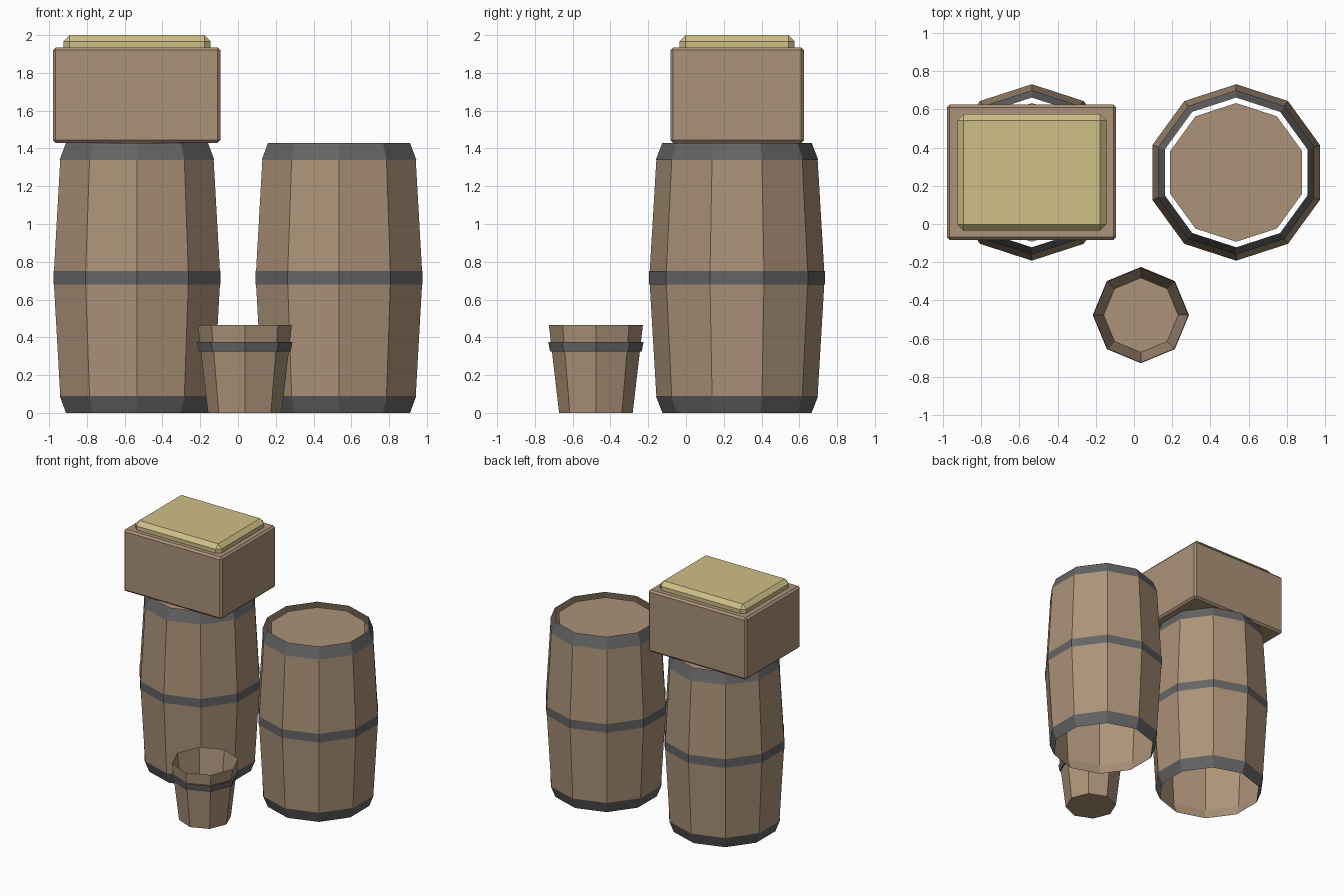
import bpy, bmesh
from math import sin, cos, pi

if "Cube" in bpy.data.objects:
    bpy.data.objects.remove(bpy.data.objects["Cube"])


def material(name, rgb):
    m = bpy.data.materials.new(name)
    m.diffuse_color = (*rgb, 1)
    m.use_nodes = True
    m.node_tree.nodes["Principled BSDF"].inputs["Base Color"].default_value = m.diffuse_color
    return m


WOOD = material("wood", (0.41, 0.29, 0.19))
IRON = material("iron", (0.13, 0.13, 0.13))
STRAW = material("straw", (0.62, 0.52, 0.24))


def finish(bm, name, mat):
    me = bpy.data.meshes.new(name)
    bm.to_mesh(me)
    bm.free()
    me.materials.append(mat)
    ob = bpy.data.objects.new(name, me)
    bpy.context.collection.objects.link(ob)
    return ob


def lathe(name, mat, centre, sides, profile, cap=False, loop=False):
    """Open flat-sided shell from (radius, z) points; cap fills the first ring."""
    bm = bmesh.new()
    rings = []
    for r, z in profile:
        angles = [pi / 2 + 2 * pi * i / sides for i in range(sides)]
        rings.append([bm.verts.new((centre[0] + r * cos(a), centre[1] + r * sin(a), z))
                      for a in angles])
    pairs = list(zip(rings, rings[1:]))
    if loop:
        pairs.append((rings[-1], rings[0]))
    for lo, hi in pairs:
        for i in range(sides):
            j = (i + 1) % sides
            bm.faces.new((lo[i], lo[j], hi[j], hi[i]))
    if cap:
        up = len(profile) == 1
        bm.faces.new(rings[0] if up else rings[0][::-1])
    return finish(bm, name, mat)


def bevelled_box(name, mat, lo, hi, width):
    bm = bmesh.new()
    bmesh.ops.create_cube(bm, size=1)
    for v in bm.verts:
        v.co = [(a + b) / 2 + c * (b - a) for a, b, c in zip(lo, hi, v.co)]
    bmesh.ops.bevel(bm, geom=bm.edges[:], offset=width, segments=1,
                    affect='EDGES', profile=0.5)
    return finish(bm, name, mat)


# Two barrels: stave shell, iron hoops, recessed head
for side, x in (("left", -0.535), ("right", 0.535)):
    c = (x, 0.27)
    lathe(side + "_barrel_staves", WOOD, c, 10,
          [(0.392, 0), (0.427, 0.09), (0.462, 0.68), (0.462, 0.75), (0.427, 1.34), (0.392, 1.43)])
    for part, prof in (("bottom", [(0.395, 0), (0.43, 0.09)]),
                       ("middle", [(0.465, 0.68), (0.465, 0.75)]),
                       ("top", [(0.43, 1.34), (0.395, 1.43)])):
        lathe(f"{side}_barrel_{part}_hoop", IRON, c, 10, prof)
    lathe(side + "_barrel_head", WOOD, c, 10, [(0.363, 1.40)], cap=True)

# Bucket with a single hoop
c = (0.036, -0.477)
lathe("bucket", WOOD, c, 8, [(0.195, 0), (0.249, 0.465)], cap=True)
lathe("bucket_hoop", IRON, c, 8,
      [(0.234, 0.325), (0.243, 0.325), (0.252, 0.375), (0.239, 0.375)], loop=True)

# Crate on the left barrel with a straw-coloured top
bevelled_box("crate", WOOD, (-0.98, -0.083, 1.43), (-0.093, 0.625, 1.935), 0.015)
bevelled_box("crate_filling", STRAW, (-0.925, -0.035, 1.85), (-0.145, 0.575, 2.0), 0.033)
